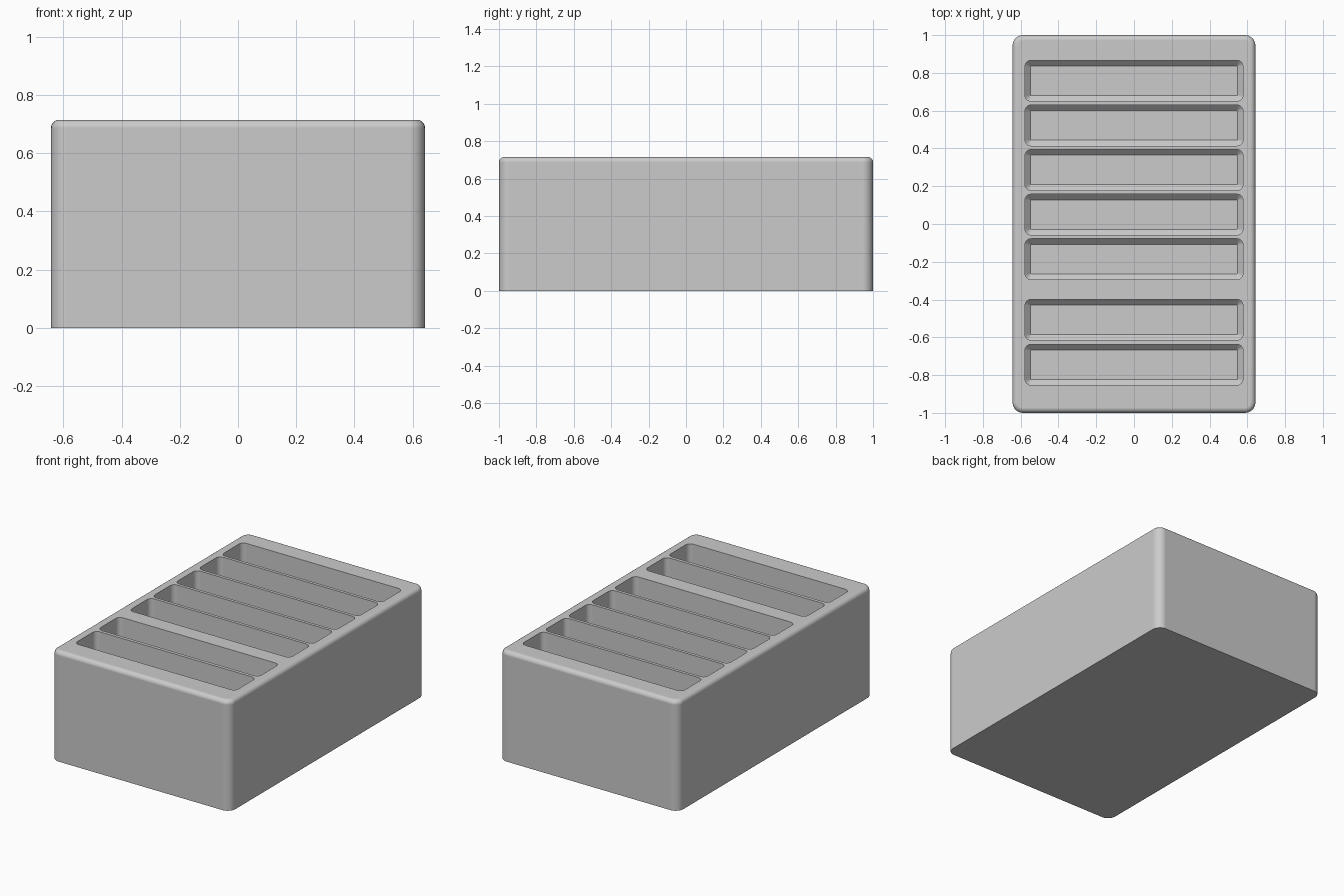
import bpy, bmesh, math

cube = bpy.data.objects.get("Cube")
if cube:
    bpy.data.objects.remove(cube, do_unlink=True)

HEIGHT, FLOOR, EDGE, CHAMFER = 0.715, 0.07, 0.028, 0.03
HALF_X, HALF_Y = 0.643, 1.0
SLOT_X, SLOT_Y = 0.577, 0.108
STEPS = 6

grey = bpy.data.materials.new("plain grey")
grey.use_nodes = True
grey.diffuse_color = (0.6, 0.6, 0.6, 1)
grey.node_tree.nodes["Principled BSDF"].inputs["Base Color"].default_value = grey.diffuse_color


def rounded_ring(bm, cy, hx, hy, radius, z):
    """Rounded rectangle of vertices, counter-clockwise."""
    verts = []
    for quarter, (sx, sy) in enumerate([(1, 1), (-1, 1), (-1, -1), (1, -1)]):
        for i in range(STEPS + 1):
            a = (quarter + i / STEPS) * math.pi / 2
            verts.append(bm.verts.new((sx * (hx - radius) + radius * math.cos(a),
                                       cy + sy * (hy - radius) + radius * math.sin(a), z)))
    return verts


def loft(bm, rings):
    """Closed solid through rings listed from bottom to top."""
    bm.faces.new(reversed(rings[0]))
    bm.faces.new(rings[-1])
    for low, high in zip(rings, rings[1:]):
        for i in range(len(low)):
            j = (i + 1) % len(low)
            bm.faces.new((low[i], low[j], high[j], high[i]))


def make_object(name, bm):
    mesh = bpy.data.meshes.new(name)
    bm.to_mesh(mesh)
    bm.free()
    mesh.materials.append(grey)
    obj = bpy.data.objects.new(name, mesh)
    bpy.context.collection.objects.link(obj)
    return obj


# Block with rounded upright corners and a rounded top edge
bm = bmesh.new()
rings = [rounded_ring(bm, 0, HALF_X, HALF_Y, 0.055, 0)]
for i in range(STEPS + 1):
    a = i / STEPS * math.pi / 2
    inset = EDGE * (1 - math.cos(a))
    rings.append(rounded_ring(bm, 0, HALF_X - inset, HALF_Y - inset, 0.055 - inset,
                              HEIGHT - EDGE + EDGE * math.sin(a)))
loft(bm, rings)
block = make_object("slotted_block", bm)

# Slot cutters: straight round-cornered pockets with a chamfer around the floor
bm = bmesh.new()
back_slots = [0.758 - 0.236 * i for i in range(5)]
front_slots = [-0.507, -0.745]
for cy in back_slots + front_slots:
    loft(bm, [
        rounded_ring(bm, cy, SLOT_X - CHAMFER, SLOT_Y - CHAMFER, 0.002, FLOOR),
        rounded_ring(bm, cy, SLOT_X, SLOT_Y, 0.002 + CHAMFER, FLOOR + CHAMFER),
        rounded_ring(bm, cy, SLOT_X, SLOT_Y, 0.002 + CHAMFER, HEIGHT + 0.05),
    ])
cutter = make_object("slot_cutter", bm)
cutter.hide_render = True

# Cut the slots, then drop the cutter
bpy.ops.object.select_all(action="DESELECT")
bpy.context.view_layer.objects.active = block
block.select_set(True)
cut = block.modifiers.new("slots", "BOOLEAN")
cut.operation, cut.solver, cut.object = "DIFFERENCE", "EXACT", cutter
bpy.ops.object.modifier_apply(modifier=cut.name)
bpy.data.objects.remove(cutter, do_unlink=True)

# Smooth rounded edges, flat broad faces
bpy.ops.object.shade_smooth_by_angle(angle=math.radians(35))
weighted = block.modifiers.new("flat_faces", "WEIGHTED_NORMAL")
weighted.keep_sharp = True
